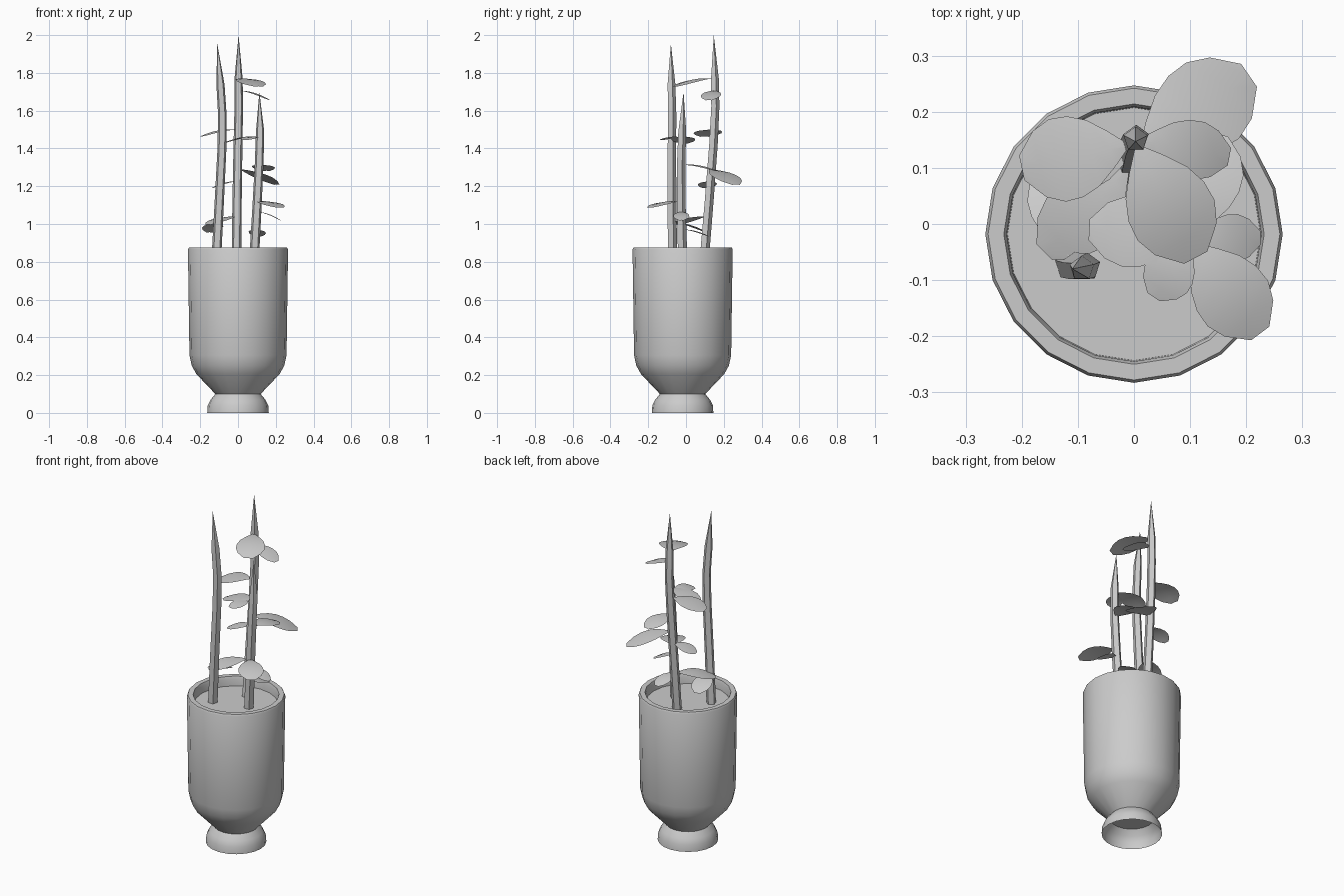
import bpy, bmesh, math
from mathutils import Vector

if "Cube" in bpy.data.objects:
    bpy.data.objects.remove(bpy.data.objects["Cube"])


def make_object(name, bm, angle=35):
    bmesh.ops.recalc_face_normals(bm, faces=bm.faces)
    mesh = bpy.data.meshes.new(name)
    bm.to_mesh(mesh)
    bm.free()
    ob = bpy.data.objects.new(name, mesh)
    bpy.context.collection.objects.link(ob)
    bpy.ops.object.select_all(action='DESELECT')
    ob.select_set(True)
    bpy.context.view_layer.objects.active = ob
    bpy.ops.object.shade_smooth_by_angle(angle=math.radians(angle))
    return ob


def bridge(bm, rings):
    for a, b in zip(rings, rings[1:]):
        n = len(a)
        for i in range(n):
            j = (i + 1) % n
            bm.faces.new((a[i], a[j], b[j], b[i]))


def ring(bm, center, r, sides, start=math.pi / 2):
    c = Vector(center)
    return [bm.verts.new(c + Vector((r * math.cos(start + 2 * math.pi * i / sides),
                                     r * math.sin(start + 2 * math.pi * i / sides), 0)))
            for i in range(sides)]


POT_Y, SIDES = -0.018, 20


def lathe(name, profile, cap_first=False, cap_last=False):
    bm = bmesh.new()
    rings = [ring(bm, (0, POT_Y, z), r, SIDES) for r, z in profile]
    bridge(bm, rings)
    if cap_first:
        bm.faces.new(rings[0])
    if cap_last:
        bm.faces.new(rings[-1])
    return make_object(name, bm)


# Pot body with rim, hollow foot, soil disc
lathe("pot_body", [(0.12, 0.10), (0.22, 0.205), (0.245, 0.25), (0.257, 0.305),
                   (0.265, 0.865), (0.26, 0.875), (0.232, 0.875), (0.227, 0.86),
                   (0.225, 0.81)], cap_first=True)
lathe("pot_foot", [(0.163, 0.0), (0.16, 0.04), (0.145, 0.07), (0.12, 0.10)])
lathe("soil", [(0.226, 0.82)], cap_last=True)


# Tapered five-sided stems
def stem(name, path, r=0.027):
    bm = bmesh.new()
    n = len(path) - 1
    rings = [ring(bm, p, r * (1 - 0.2 * i / n), 5) for i, p in enumerate(path[:-1])]
    bridge(bm, rings)
    tip = bm.verts.new(path[-1])
    for i in range(5):
        bm.faces.new((rings[-1][i], rings[-1][(i + 1) % 5], tip))
    make_object(name, bm, 50)


stem("stem_left", [(-0.115, -0.073, 0.81), (-0.10, -0.077, 1.1), (-0.085, -0.077, 1.4),
                   (-0.083, -0.075, 1.58), (-0.093, -0.079, 1.74), (-0.11, -0.08, 1.955)])
stem("stem_back", [(-0.008, 0.094, 0.81), (-0.005, 0.12, 1.12), (0.0, 0.143, 1.42),
                   (0.004, 0.153, 1.62), (0.003, 0.151, 1.77), (0.003, 0.147, 2.0)])
stem("stem_right", [(0.085, -0.02, 0.81), (0.10, -0.027, 1.08), (0.112, -0.028, 1.32),
                    (0.117, -0.022, 1.49), (0.113, -0.013, 1.70)])


# Ovate leaf sheet, gently arched from base to tip
def leaf(name, base, tip, width):
    base, tip = Vector(base), Vector(tip)
    along = tip - base
    side = along.cross(Vector((0, 0, 1))).normalized()
    shape = [0.04, 0.45, 0.8, 0.98, 1.0, 0.8, 0.3]
    bm = bmesh.new()
    rows = []
    for i, w in enumerate(shape):
        t = i / (len(shape) - 1)
        c = base + along * t + Vector((0, 0, 0.06 * width + along.length * 0.28 * t * (1 - t)))
        h = side * (w * width / 2)
        edge = Vector((0, 0, -0.05 * width * w))
        rows.append([bm.verts.new(c - h + edge), bm.verts.new(c), bm.verts.new(c + h + edge)])
    for a, b in zip(rows, rows[1:]):
        for k in (0, 1):
            bm.faces.new((a[k], a[k + 1], b[k + 1], b[k]))
    make_object(name, bm, 60)


# base, tip, width
leaves = [
    ((0.005, 0.14, 1.76), (0.11, -0.06, 1.72), 0.155),
    ((0.01, 0.15, 1.70), (0.17, 0.12, 1.65), 0.105),
    ((-0.01, 0.14, 1.49), (-0.20, 0.10, 1.455), 0.15),
    ((0.105, -0.02, 1.455), (-0.08, -0.01, 1.42), 0.125),
    ((0.10, -0.035, 1.455), (0.035, -0.13, 1.44), 0.09),
    ((0.11, -0.02, 1.305), (0.15, 0.16, 1.275), 0.12),
    ((0.01, 0.13, 1.28), (0.205, 0.265, 1.20), 0.165),
    ((-0.005, 0.125, 1.22), (-0.14, 0.105, 1.185), 0.10),
    ((0.105, -0.035, 1.11), (0.225, -0.195, 1.08), 0.135),
    ((0.105, -0.025, 1.06), (0.225, -0.025, 1.015), 0.085),
    ((-0.01, 0.10, 1.03), (-0.16, -0.05, 0.99), 0.13),
    ((-0.11, -0.06, 1.0), (-0.15, 0.11, 0.95), 0.11),
    ((0.09, -0.015, 0.965), (0.11, 0.12, 0.93), 0.09),
]
for i, (b, t, w) in enumerate(leaves):
    leaf(f"leaf_{i + 1}", b, t, w)
